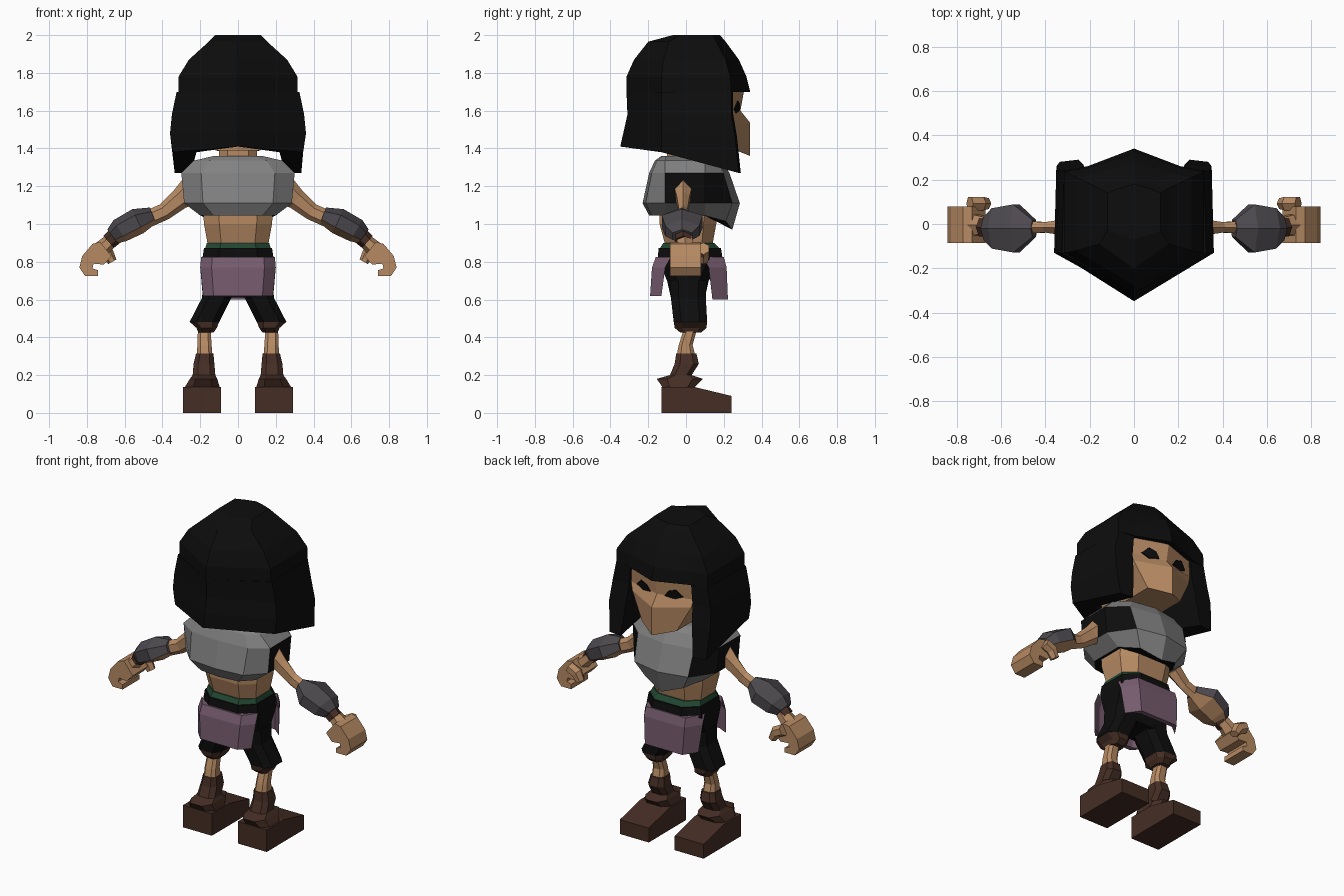
import bpy, bmesh, math
from mathutils import Vector

if "Cube" in bpy.data.objects:
    bpy.data.objects.remove(bpy.data.objects["Cube"], do_unlink=True)


def material(name, rgb):
    m = bpy.data.materials.new(name)
    m.use_nodes = True
    m.diffuse_color = (*rgb, 1)
    bsdf = m.node_tree.nodes["Principled BSDF"]
    bsdf.inputs["Base Color"].default_value = (*rgb, 1)
    bsdf.inputs["Roughness"].default_value = 0.9
    return m


BLACK = material("black", (0.004, 0.004, 0.004))
SKIN = material("skin", (0.47, 0.255, 0.125))
GREY = material("shirt grey", (0.22, 0.22, 0.22))
PURPLE = material("purple cloth", (0.18, 0.105, 0.155))
BROWN = material("brown leather", (0.06, 0.027, 0.018))
STEEL = material("bracer grey", (0.075, 0.068, 0.078))
GREEN = material("green belt", (0.015, 0.06, 0.03))


def loft(name, rings, mats, rule=None):
    """Skin equal-length closed rings, cap both ends; rule(face) picks a material slot."""
    bm = bmesh.new()
    vs = [[bm.verts.new(p) for p in r] for r in rings]
    n = len(vs[0])
    for a, b in zip(vs, vs[1:]):
        for i in range(n):
            j = (i + 1) % n
            bm.faces.new((a[i], a[j], b[j], b[i]))
    bm.faces.new(vs[0][::-1])
    bm.faces.new(vs[-1])
    bmesh.ops.recalc_face_normals(bm, faces=bm.faces)
    bm.normal_update()
    if rule:
        for f in bm.faces:
            f.material_index = rule(f)
    me = bpy.data.meshes.new(name)
    bm.to_mesh(me)
    bm.free()
    for m in mats:
        me.materials.append(m)
    ob = bpy.data.objects.new(name, me)
    bpy.context.collection.objects.link(ob)
    return ob


def sym(half):
    """Close a half outline that starts and ends on the centre line."""
    return half + [(-x, y, z) for x, y, z in half[-2:0:-1]]


def octo(z, x0, x1, y0, y1, k=0.55):
    """Chamfered rectangular section."""
    cx, cy, hx, hy = (x0 + x1) / 2, (y0 + y1) / 2, (x1 - x0) / 2, (y1 - y0) / 2
    pts = [(1, k), (k, 1), (-k, 1), (-1, k), (-1, -k), (-k, -1), (k, -1), (1, -k)]
    return [(cx + a * hx, cy + b * hy, z) for a, b in pts]


def tube(name, path, mats, s, y=-0.015, sides=6, rule=None):
    """Tube in the xz plane; path rows are x, z, y radius, across radius."""
    rings = []
    for i, (x, z, ry, rn) in enumerate(path):
        a, b = path[max(i - 1, 0)], path[min(i + 1, len(path) - 1)]
        d = Vector((b[0] - a[0], b[1] - a[1])).normalized()
        ring = []
        for k in range(sides):
            t = 2 * math.pi * (k + 0.5) / sides
            u, v = math.cos(t) * ry, math.sin(t) * rn
            ring.append((s * (x - d.y * v), y + u, z + d.x * v))
        rings.append(ring)
    return loft(name, rings, mats, rule)


# Hair crown: z, half width, back, back corner, front corner, inner front x, fringe tip
crown = [(2.0, .12, -.07, -.03, .14, .07, .18), (1.965, .155, -.2, -.09, .16, .09, .21),
         (1.87, .26, -.275, -.12, .21, .16, .28), (1.78, .315, -.315, -.13, .235, .2, .32),
         (1.70, .315, -.315, -.13, .24, .21, .34)]
loft("hair_crown", [sym([(0, yb, z), (x, ys, z), (x, yf, z), (xi, yf + .02, z), (0, yc, z)])
                    for z, x, yb, ys, yf, xi, yc in crown], [BLACK])

# Hanging hair: horseshoe sections, open over the face
# half width, back y, front y, inner front x, and z at front, side, back
hang = [(.315, -.315, .24, .21, 1.70, 1.70, 1.70), (.34, -.31, .24, .22, 1.58, 1.58, 1.58),
        (.35, -.33, .26, .23, 1.46, 1.48, 1.49), (.335, -.348, .28, .25, 1.27, 1.38, 1.41)]
rings = []
for x, yb, yf, xi, zf, zs, zb in hang:
    half = [(xi, yf + .01, zf), (x, yf, zf), (x + .01, -.13, zs)]
    inner = [(xi - .03, -.08, zs)]
    rings.append(half + [(0, yb, zb)] + [(-a, b, c) for a, b, c in half[::-1]]
                 + [(-a, b, c) for a, b, c in inner] + [(0, yb + .1, zb)] + inner)
loft("hanging_hair", rings, [BLACK])

# Head with a ridged face: z at side, z at ridge, half width, side y, ridge y
face = [(1.72, 1.72, .21, .235, .31), (1.60, 1.60, .215, .235, .288),
        (1.55, 1.535, .205, .24, .34), (1.39, 1.36, .12, .265, .34)]
loft("head", [sym([(0, yc, zc), (x, ys, z), (x, -.12, z), (0, -.16, z)])
              for z, zc, x, ys, yc in face], [SKIN])
loft("neck", [octo(z, -.1, .1, -.1, .1) for z in (1.3, 1.45)], [SKIN])

# Shirt: z, half width, back y, front y, drop at front centre
shirt = [(1.36, .13, -.13, .15, 0), (1.335, .235, -.165, .19, 0), (1.27, .3, -.195, .23, 0),
         (1.11, .285, -.23, .285, 0), (1.045, .2, -.195, .245, .075)]
loft("shirt", [sym([(0, yb, z), (.65 * x, yb * .93, z), (x, -.11, z), (x, .1, z),
                    (.65 * x, yf * .86, z - d * .4), (0, yf, z - d)])
               for z, x, yb, yf, d in shirt], [GREY, BLACK],
     lambda f: int(f.normal.z < -.8 or (abs(f.normal.x) > .75 and f.calc_center_median().z < 1.29)))

# Waist and clothes
loft("belly", [octo(1.07, -.185, .185, -.14, .17), octo(1.0, -.18, .18, -.14, .16),
               octo(.89, -.16, .16, -.11, .14)], [SKIN])
loft("belt", [octo(.9, -.165, .165, -.12, .15), octo(.868, -.175, .175, -.14, .18)], [GREEN])
loft("shorts_waist", [octo(.872, -.18, .18, -.145, .185), octo(.81, -.19, .19, -.15, .195),
                      octo(.7, -.18, .18, -.1, .12), octo(.61, -.15, .15, -.08, .1)], [BLACK])


def panel(name, s, rows):
    """Bent cloth flap; rows are z, half width, outer y, inner y."""
    rings = []
    for z, x, yo, yi in rows:
        rings.append([(-x, s * yi, z), (-.7 * x, s * yo, z), (.7 * x, s * yo, z), (x, s * yi, z),
                      (.65 * x, s * (yo - .03), z), (-.65 * x, s * (yo - .03), z)])
    loft(name, rings, [PURPLE])


panel("front_flap", 1, [(.825, .195, .2, .09), (.77, .2, .215, .12), (.6, .185, .222, .14)])
panel("rear_flap", -1, [(.825, .195, .16, .08), (.77, .2, .18, .11), (.62, .185, .19, .13)])

shoe = [(-.13, 0), (.24, 0), (.24, .09), (.04, .138), (-.13, .138)]
hand = [(.67, .83), (.73, .905), (.77, .895), (.825, .83), (.84, .77), (.81, .725), (.74, .725),
        (.74, .755), (.77, .765), (.765, .79), (.71, .785)]
eye = [(.05, 1.60), (.075, 1.635), (.12, 1.65), (.16, 1.61), (.11, 1.588)]

for s, side in ((1, "left"), (-1, "right")):
    def flip(ring):
        return [(s * x, y, z) for x, y, z in ring]

    # Eye plate lying on the sloped face
    loft(side + "_eye", [flip([(x, .29 + .2 * (z - 1.6) - .24 * x + o, z) for x, z in eye])
                         for o in (0, .007)], [BLACK])

    # Leg, cuff and boot
    loft(side + "_shorts_leg", [flip(octo(*r)) for r in (
        (.7, .02, .185, -.085, .11), (.61, .035, .19, -.08, .105), (.48, .10, .257, -.065, .112))], [BLACK])
    loft(side + "_shorts_cuff", [flip(octo(*r)) for r in (
        (.482, .10, .256, -.065, .112), (.45, .112, .22, -.06, .108), (.425, .13, .21, -.03, .08))], [BROWN])
    loft(side + "_shin", [flip(octo(*r)) for r in (
        (.45, .145, .212, -.01, .06), (.36, .14, .215, -.038, .035), (.30, .135, .218, -.05, .05))], [SKIN])
    loft(side + "_boot_shaft", [flip(octo(*r)) for r in (
        (.315, .13, .222, -.052, .055), (.26, .125, .235, -.06, .068), (.2, .12, .24, -.085, .03),
        (.18, .11, .255, -.155, .09), (.13, .095, .285, -.12, .04))], [BROWN])
    loft(side + "_shoe", [[(s * x, y, z) for y, z in shoe] for x in (.09, .29)], [BROWN])

    # Arm, bracer and wrist
    tube(side + "_upper_arm", [(.24, 1.18, .06, .08), (.31, 1.13, .04, .055), (.39, 1.065, .027, .045),
                               (.48, 1.025, .032, .045)], [SKIN], s)
    tube(side + "_bracer", [(.45, 1.045, .045, .045), (.53, 1.015, .125, .07),
                            (.625, .965, .105, .065), (.665, .935, .06, .045)],
         [STEEL, SKIN], s, y=-.02, rule=lambda f: int(f.normal.z < -.65))
    tube(side + "_wrist_band", [(.64, .945, .048, .045), (.685, .905, .048, .042)], [BROWN], s)
    tube(side + "_wrist", [(.66, .925, .04, .036), (.73, .86, .06, .045)], [SKIN], s, y=-.005)

    # Curled hand and thumb
    loft(side + "_hand", [[(s * x, y, z) for x, z in hand] for y in (-.085, .08)], [SKIN])
    tube(side + "_thumb", [(.74, .87, .035, .035), (.69, .845, .035, .035), (.665, .80, .028, .025)],
         [SKIN], s, y=.092)
